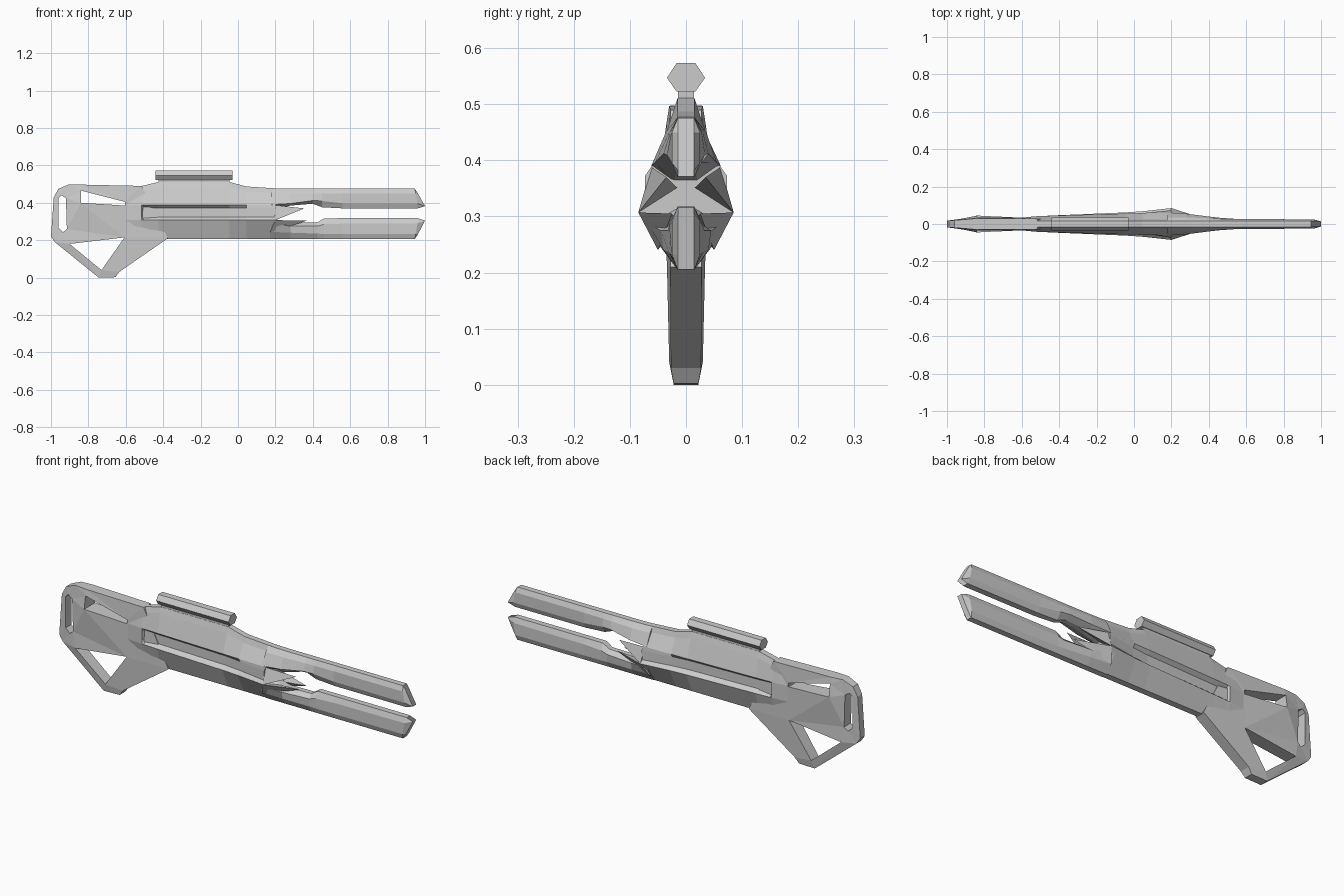
import bpy, bmesh

if "Cube" in bpy.data.objects:
    bpy.data.objects.remove(bpy.data.objects["Cube"])


def finish(bm, name):
    bmesh.ops.recalc_face_normals(bm, faces=bm.faces[:])
    me = bpy.data.meshes.new(name)
    bm.to_mesh(me)
    bm.free()
    ob = bpy.data.objects.new(name, me)
    bpy.context.collection.objects.link(ob)
    return ob


def loft(name, sections):
    """Skin half sections of (x, y, z) points, mirrored across y = 0."""
    bm = bmesh.new()
    rings = []
    for s in sections:
        full = list(s) + [(x, -y, z) for x, y, z in reversed(s)]
        rings.append([bm.verts.new(p) for p in full])
    n = len(rings[0])
    for a, b in zip(rings, rings[1:]):
        for i in range(n):
            j = (i + 1) % n
            bm.faces.new((a[i], a[j], b[j], b[i]))
    bm.faces.new(rings[0])
    bm.faces.new(rings[-1])
    return finish(bm, name)


def at(x, *pts):
    return [(x, y, z) for y, z in pts]


def plate(name, loops):
    """Pierced plate; every (x, z, half thickness) loop is an outline or hole."""
    flat = bmesh.new()
    pts, edges = [], []
    for lp in loops:
        k, n = len(pts), len(lp)
        pts += lp
        edges += [(k + i, k + (i + 1) % n) for i in range(n)]
    vs = [flat.verts.new((x, 0, z)) for x, z, t in pts]
    es = [flat.edges.new((vs[a], vs[b])) for a, b in edges]
    flat.verts.index_update()
    bmesh.ops.triangle_fill(flat, use_beauty=True, use_dissolve=False,
                            edges=es, normal=(0, -1, 0))
    tris = [[v.index for v in f.verts] for f in flat.faces]
    flat.free()
    bm = bmesh.new()
    f = [bm.verts.new((x, -t, z)) for x, z, t in pts]
    b = [bm.verts.new((x, t, z)) for x, z, t in pts]
    for t in tris:
        bm.faces.new([f[i] for i in t])
        bm.faces.new([b[i] for i in reversed(t)])
    for i, j in edges:
        bm.faces.new((f[i], f[j], b[j], b[i]))
    return finish(bm, name)


def fangs(name, base, tip):
    """A pair of mirrored three-sided spikes."""
    bm = bmesh.new()
    for s in (1, -1):
        v = [bm.verts.new((x, s * y, z)) for x, y, z in base + [tip]]
        for q in ((0, 1, 2), (0, 1, 3), (1, 2, 3), (2, 0, 3)):
            bm.faces.new([v[i] for i in q])
    return finish(bm, name)


# Skeleton stock with sling slot and two triangular openings
plate("stock", [
    [(-1, .22, .018), (-.985, .43, .018), (-.96, .475, .02), (-.905, .498, .024),
     (-.84, .497, .03), (-.515, .49, .028), (-.375, .21, .028), (-.635, .03, .027),
     (-.655, .002, .022), (-.745, 0, .022), (-.98, .19, .02)],
    [(-.96, .425, .023), (-.945, .44, .025), (-.92, .425, .028),
     (-.915, .26, .028), (-.935, .243, .025), (-.96, .265, .023)],
    [(-.84, .465, .035), (-.605, .405, .034), (-.605, .385, .034), (-.84, .40, .045)],
    [(-.90, .18, .032), (-.607, .215, .034), (-.73, .04, .03)],
])


# Receiver with a long recessed groove on each side
def body(x, zt, w1, w2, depth, zb=.207):
    mid = (w1 + w2) / 2 - depth
    return at(x, (.015, zt), (.024, zt - .028), (w1, .388), (mid, .372),
              (mid, .325), (w2, .308), (.016, zb))


loft("receiver", [
    body(-.6, .49, .034, .034, 0, .215),
    body(-.515, .49, .042, .042, 0),
    body(-.505, .492, .042, .042, .02),
    body(-.425, .511, .045, .046, .02),
    body(-.045, .511, .056, .062, .02),
    body(.045, .487, .058, .068, .014),
    body(.2, .477, .062, .085, 0),
])

# Twin barrels: the lower one is the upper profile flipped
tip = [
    at(.56, (.015, .475), (.026, .45), (.026, .397), (.015, .37)),
    [(.945, .015, .475), (.95, .025, .45), (.96, .025, .395), (.96, .015, .37)],
    [(.946, .014, .474), (.962, .014, .45), (1, .014, .382), (.965, .014, .371)],
]
loft("upper_barrel", [
    at(.18, (.015, .477), (.034, .45), (.062, .39), (.02, .36)),
    at(.28, (.015, .475), (.036, .45), (.055, .396), (.018, .385)),
    at(.40, (.015, .475), (.03, .45), (.04, .412), (.012, .395)),
    at(.45, (.015, .475), (.028, .45), (.034, .41), (.013, .376)),
] + tip)
loft("lower_barrel", [
    at(.17, (.015, .205), (.045, .245), (.07, .29), (.02, .32)),
    at(.28, (.015, .205), (.04, .24), (.045, .275), (.015, .292)),
    at(.425, (.015, .205), (.03, .235), (.032, .275), (.013, .295)),
    at(.46, (.015, .205), (.028, .233), (.03, .285), (.015, .317)),
] + [[(x, y, .205 + (.475 - z) * 1.07) for x, y, z in s] for s in tip])

# Jagged spikes at the mouth of the receiver
fangs("upper_fangs", [(.19, .062, .388), (.2, .085, .307), (.19, .015, .35)],
      (.355, .035, .37))
fangs("lower_fangs", [(.17, .05, .24), (.2, .085, .307), (.18, .015, .29)],
      (.37, .025, .305))

# Sight and its mounting rail
hexa = ((.017, .573), (.034, .547), (.017, .523))
loft("sight", [at(-.44, *hexa), at(-.03, *hexa)])
rail = ((.014, .53), (.014, .48))
loft("sight_mount", [at(-.425, *rail), at(-.045, *rail)])
